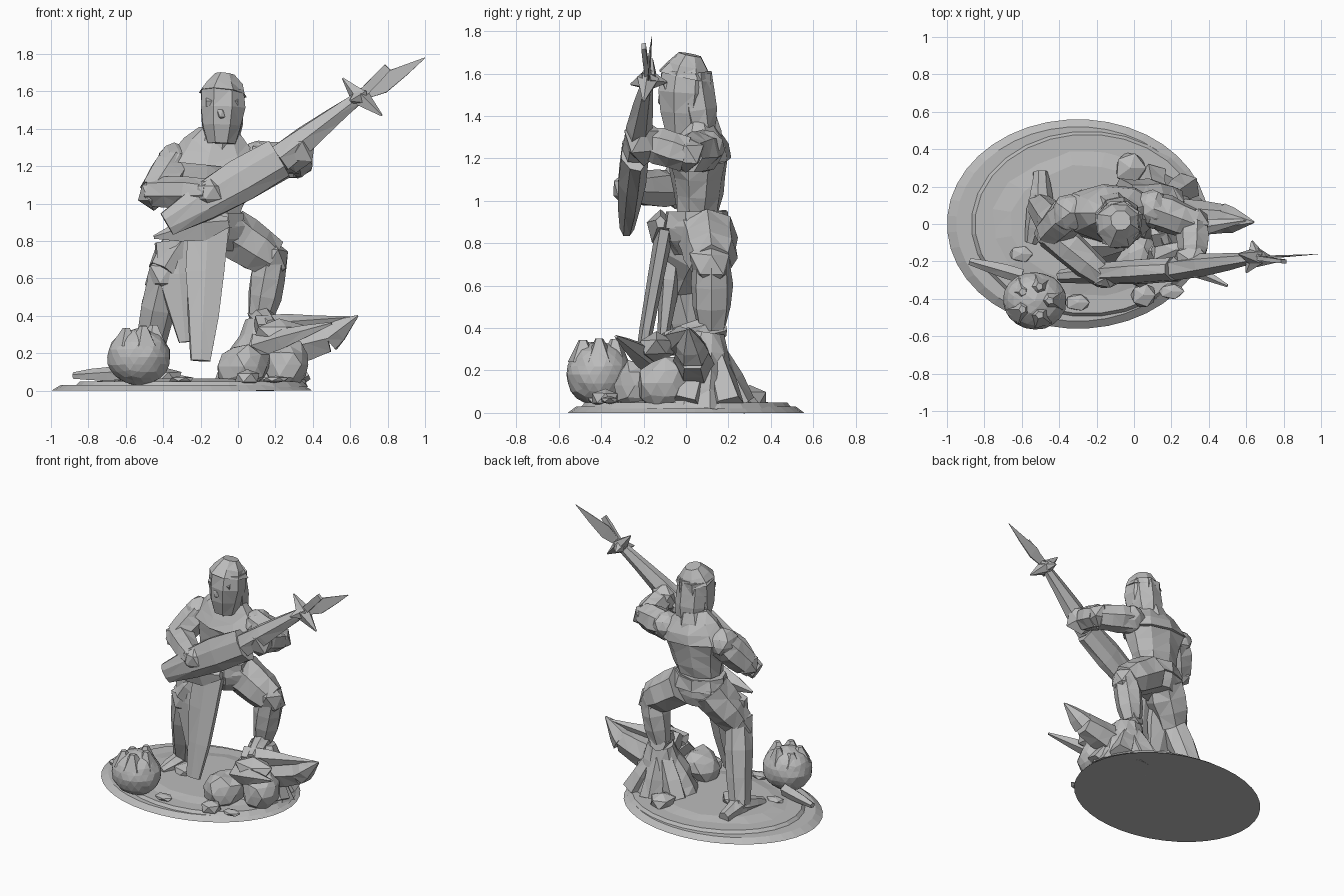
import bpy, bmesh, math, random
from mathutils import Vector

random.seed(7)
cube = bpy.data.objects.get("Cube")
if cube:
    bpy.data.objects.remove(cube)

stone = bpy.data.materials.new("stone_grey")
stone.use_nodes = True
grey = (.5, .5, .5, 1)
stone.diffuse_color = grey
stone.node_tree.nodes["Principled BSDF"].inputs["Base Color"].default_value = grey


def finish(name, bm):
    bmesh.ops.recalc_face_normals(bm, faces=bm.faces)
    mesh = bpy.data.meshes.new(name)
    bm.to_mesh(mesh)
    bm.free()
    mesh.materials.append(stone)
    bpy.context.collection.objects.link(bpy.data.objects.new(name, mesh))


def limb(name, start, end, thick, thin, bulge=0, flat=1, sides=7, steps=3, rough=.08):
    """Faceted tapered form between two points, swollen in the middle by bulge."""
    bm = bmesh.new()
    start, end = Vector(start), Vector(end)
    along = (end - start).normalized()
    reference = Vector((0, 0, 1)) if abs(along.y) > .8 else Vector((0, 1, 0))
    side = reference.cross(along).normalized()
    depth = along.cross(side) * flat
    loops = []
    for step in range(steps + 1):
        t = step / steps
        radius = (thick + (thin - thick) * t) * (1 + bulge * math.sin(math.pi * t))
        loop = []
        for k in range(sides):
            angle = math.tau * (k + .5) / sides
            reach = radius * (1 + random.uniform(-rough, rough))
            offset = side * math.cos(angle) + depth * math.sin(angle)
            loop.append(bm.verts.new(start.lerp(end, t) + offset * reach))
        loops.append(loop)
    for low, high in zip(loops, loops[1:]):
        for k in range(sides):
            bm.faces.new((low[k - 1], low[k], high[k], high[k - 1]))
    if rough:
        bmesh.ops.triangulate(bm, faces=bm.faces[:])
    bm.faces.new(loops[0])
    bm.faces.new(loops[-1])
    finish(name, bm)


def rock(name, center, radius, tall=1, deep=1, detail=1, rough=.12):
    """Chipped boulder, also used for joints and hands."""
    bm = bmesh.new()
    bmesh.ops.create_icosphere(bm, subdivisions=detail, radius=radius)
    for vert in bm.verts:
        chipped = vert.co * (1 + random.uniform(-rough, rough))
        vert.co = Vector(center) + chipped * Vector((1, deep, tall)).length_squared ** 0 \
            if tall == deep == 1 else Vector(center) + Vector((chipped.x, chipped.y * deep, chipped.z * tall))
        vert.co.z = max(vert.co.z, .02)
    finish(name, bm)


# Joints of the pose
pelvis, waist = Vector((-.15, .06, .75)), Vector((-.15, .05, .95))
chest, throat = Vector((-.12, .06, 1.2)), Vector((-.1, .06, 1.4))
right_hip, right_knee = Vector((-.23, .05, .85)), Vector((-.39, -.04, .62))
right_ankle, right_toe = Vector((-.5, .1, .1)), Vector((-.55, -.1, .06))
left_hip, left_knee = Vector((-.05, .1, .85)), Vector((.18, .12, .7))
left_ankle, left_toe = Vector((.12, .12, .4)), Vector((.18, -.1, .35))
right_shoulder, right_elbow = Vector((-.34, .06, 1.22)), Vector((-.45, -.05, 1.06))
left_shoulder, left_elbow = Vector((.1, .08, 1.24)), Vector((.32, 0, 1.22))
right_wrist, left_wrist = Vector((-.15, -.29, 1.06)), Vector((.31, -.2, 1.28))

# Oval display base with raised ground
limb("base_rim", (-.3, 0, 0), (-.3, 0, .03), .7, .65, flat=.8, sides=40, steps=1, rough=0)
limb("ground", (-.25, 0, .02), (-.25, 0, .05), .63, .6, flat=.8, sides=28, steps=1, rough=0)
limb("ground_mound", (-.25, 0, .04), (-.25, 0, .065), .56, .4, flat=.8, sides=16, steps=1, rough=.04)

# Head with hair falling to the collar
limb("neck", chest, throat, .14, .09)
limb("face", (-.09, -.02, 1.32), (-.08, 0, 1.61), .08, .125, bulge=.2, sides=8, rough=.05)
limb("crown", (-.08, 0, 1.59), (-.07, .02, 1.69), .13, .055, bulge=.1, sides=8, steps=2)
limb("hair", (-.08, .07, 1.34), (-.08, .03, 1.6), .1, .11, bulge=.1, flat=.8)
limb("brow", (-.17, -.08, 1.54), (0, -.08, 1.54), .025, .025, bulge=.6, sides=5)
rock("nose", (-.09, -.11, 1.48), .025, tall=1.5)

# Torso, belt and hips
limb("hips", pelvis, waist, .15, .18, bulge=.2, flat=.75, sides=9)
limb("ribcage", waist, chest, .17, .25, flat=.6, sides=9)
limb("upper_chest", chest, throat, .26, .1, bulge=.15, flat=.6, sides=9)
limb("belt", waist - Vector((0, 0, .08)), waist, .21, .19, flat=.8, sides=9, steps=1)
limb("belt_flap", (-.45, -.12, .82), (-.05, -.12, .9), .01, .03, bulge=3, flat=.8, sides=5)

# Hanging cloth
limb("front_cloth", (-.16, -.1, .87), (-.2, -.23, .16), .12, .06, bulge=.2, flat=.35, sides=6)
limb("side_cloth", (-.33, -.06, .8), (-.28, -.12, .26), .13, .04, bulge=.3, flat=.4, sides=6)

# Legs, the left one raised on the rocks
for name, hip, knee, ankle, toe in (
        ("right", right_hip, right_knee, right_ankle, right_toe),
        ("left", left_hip, left_knee, left_ankle, left_toe)):
    limb(name + "_thigh", hip, knee, .14, .105, bulge=.1)
    rock(name + "_knee", knee, .11)
    limb(name + "_shin", knee, ankle, .09, .07, bulge=.2)
    heel = ankle + (ankle - toe) * .25
    limb(name + "_boot", heel, toe, .06, .035, bulge=.3, flat=.9)
limb("right_boot_heel", right_ankle, right_ankle + Vector((0, .18, -.03)), .07, .04)

# Arms holding the instrument
for name, shoulder, elbow, wrist in (
        ("right", right_shoulder, right_elbow, right_wrist),
        ("left", left_shoulder, left_elbow, left_wrist)):
    rock(name + "_shoulder", shoulder, .1, detail=2, rough=.08)
    limb(name + "_upper_arm", shoulder, elbow, .1, .085, bulge=.1)
    rock(name + "_elbow", elbow, .09)
    limb(name + "_forearm", elbow, wrist, .085, .065, bulge=.2)
rock("right_hand", right_wrist, .09, tall=.9, deep=.7)
rock("left_hand", left_wrist, .11, deep=.9)

# Bladed instrument
neck_joint, guard = Vector((.22, -.24, 1.24)), Vector((.65, -.18, 1.57))
limb("instrument_body", (-.38, -.28, .89), neck_joint, .07, .12, bulge=.3, flat=.55, sides=8)
limb("instrument_neck", neck_joint, guard, .08, .035, bulge=.15, flat=.8, sides=6)
for name, tip in (("upper_guard", (.56, -.16, 1.67)), ("lower_guard", (.77, -.2, 1.47)),
                  ("rear_guard", (.63, -.09, 1.56)), ("front_guard", (.6, -.26, 1.55))):
    limb(name, guard, tip, .055, .005, sides=5, steps=1)
limb("long_blade", guard, (1, -.16, 1.78), .03, .003, bulge=3, flat=.1, sides=4)
limb("short_blade", guard, (.8, -.2, 1.73), .035, .03, flat=.5, sides=4)

# Sloping outcrop below the raised boot, ridged toward the back
summit = Vector((.13, .1, .38))
limb("main_rock", (.13, .05, .03), summit, .25, .09, flat=.9, sides=11, steps=4, rough=.12)
for x, y in ((-.05, .18), (.1, .25), (.28, .2), (.33, 0)):
    limb("rock_ridge", (x, y, .04), summit, .08, .04, bulge=.1, sides=5)
rock("front_rock", (.03, -.2, .13), .14, tall=.9, detail=2)
rock("side_rock", (.26, -.1, .14), .13, detail=2)
rock("ledge", (.22, -.14, .31), .16, tall=.45, deep=.6)
rock("back_pebble", (-.02, .3, .07), .09, tall=.7)
rock("front_pebble", (.05, -.38, .07), .07, tall=.7)
rock("boot_pebble", (-.4, 0, .07), .1, tall=.6)

# Jagged horns sweeping out of the outcrop
limb("large_horn", (.15, .04, .2), (.48, .03, .28), .13, .085, flat=.9, sides=6)
limb("large_horn_tip", (.48, .03, .28), (.64, .01, .4), .085, .006, bulge=.2, sides=6)
limb("upper_horn", (.1, -.06, .33), (.6, .02, .39), .07, .008, bulge=.2, sides=5)
limb("front_horn", (.1, -.14, .23), (.5, -.33, .36), .07, .008, bulge=.2, sides=5)

# Cracked shell with a jagged crest
shell = Vector((-.53, -.41, .18))
rock("cracked_shell", shell, .17, tall=.9, deep=.9, detail=3, rough=.025)
for i in range(5):
    angle = i * math.tau / 5
    outward = Vector((math.cos(angle), math.sin(angle), 0))
    foot = shell + outward * .08 + Vector((0, 0, .06))
    limb("shell_crest", foot, foot + Vector((0, 0, random.uniform(.08, .12))),
         .08, .02, sides=5, steps=1, rough=.15)

# Broken debris along the rim
limb("debris_strip", (-.88, -.2, .08), (-.6, -.28, .09), .02, .04, bulge=.2, sides=5)
for x, y in ((-.6, -.16), (-.3, -.42), (.2, -.36)):
    rock("debris_chip", (x, y, .06), .07, tall=.3, deep=.7)
